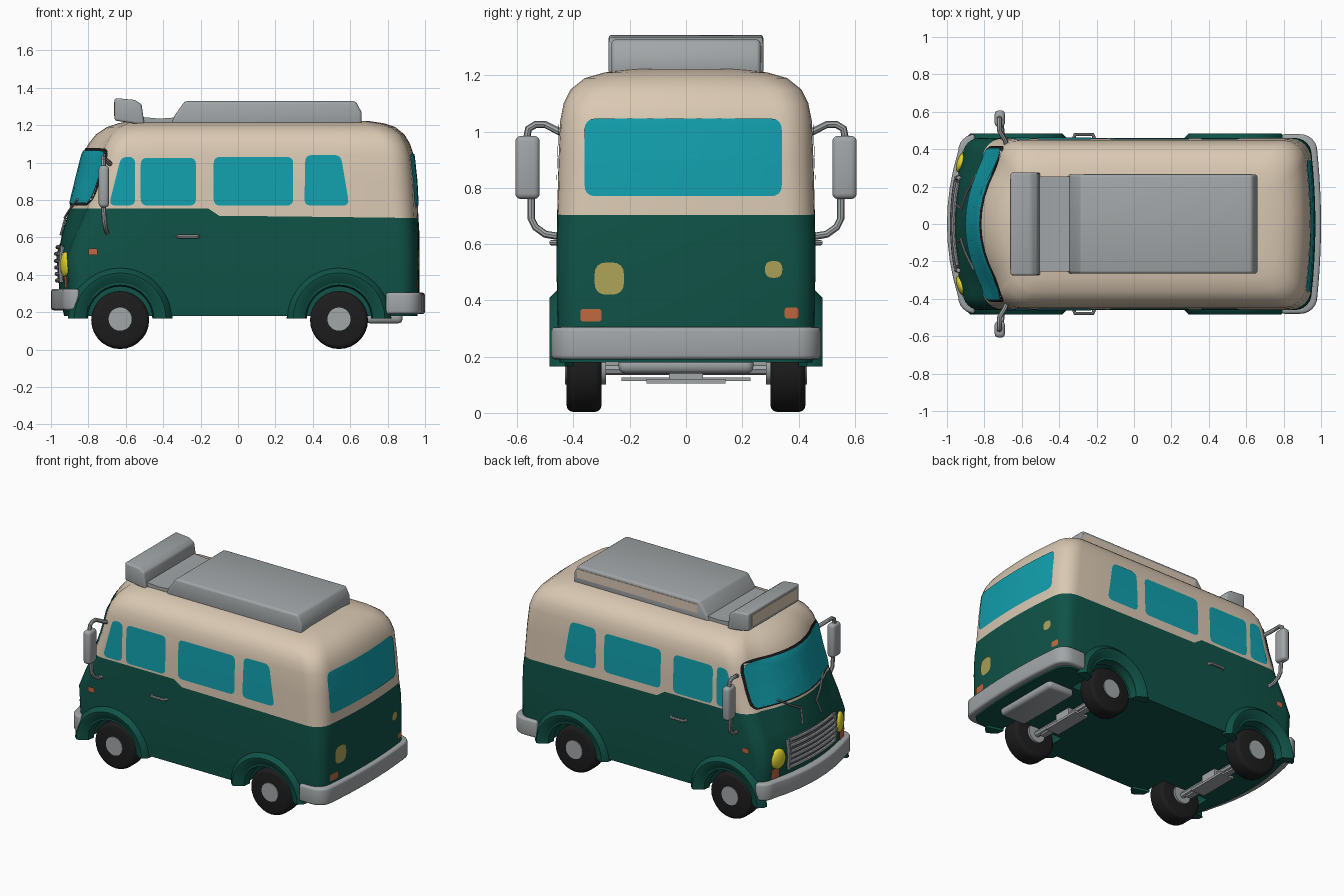
import bpy, bmesh
from math import sin, cos, pi, radians
from mathutils import Vector, Matrix
from mathutils.bvhtree import BVHTree

if "Cube" in bpy.data.objects:
    bpy.data.objects.remove(bpy.data.objects["Cube"], do_unlink=True)


def material(name, rgb):
    m = bpy.data.materials.new(name)
    m.use_nodes = True
    m.diffuse_color = (*rgb, 1)
    m.node_tree.nodes["Principled BSDF"].inputs["Base Color"].default_value = (*rgb, 1)
    return m


GREEN = material("dark_green_paint", (0.005, 0.085, 0.063))
CREAM = material("cream_paint", (0.70, 0.58, 0.45))
GREY = material("grey_metal", (0.36, 0.38, 0.39))
GLASS = material("teal_glass", (0.006, 0.35, 0.42))
BLACK = material("black_rubber", (0.012, 0.012, 0.012))
YELLOW = material("yellow_lamp", (0.80, 0.68, 0.03))
OLIVE = material("dull_yellow_lamp", (0.42, 0.36, 0.10))
ORANGE = material("orange_lamp", (0.52, 0.14, 0.05))
DARK = material("dark_grille", (0.12, 0.13, 0.13))
parts = []


def finish(name, bm, *mats, bevel=0):
    bmesh.ops.recalc_face_normals(bm, faces=bm.faces)
    me = bpy.data.meshes.new(name)
    bm.to_mesh(me)
    bm.free()
    ob = bpy.data.objects.new(name, me)
    bpy.context.collection.objects.link(ob)
    for m in mats:
        me.materials.append(m)
    if bevel:
        b = ob.modifiers.new("bevel", "BEVEL")
        b.width, b.segments, b.limit_method = bevel, 3, "ANGLE"
    parts.append(ob)
    return ob


def loft(bm, rings, caps=True, closed=True):
    vs = [[bm.verts.new(p) for p in r] for r in rings]
    n = len(vs[0])
    faces = []
    for k in range(len(vs) - 1):
        for i in range(n):
            j = (i + 1) % n
            faces.append((k, bm.faces.new((vs[k][i], vs[k][j], vs[k + 1][j], vs[k + 1][i]))))
    if caps:
        bm.faces.new(vs[0][::-1])
        bm.faces.new(vs[-1])
    return faces


def prism(name, pts, axis, lo, hi, mat, bevel=0):
    place = (lambda p, h: (p[0], p[1], h)) if axis == "z" else (lambda p, h: (p[0], h, p[1]))
    bm = bmesh.new()
    loft(bm, [[place(p, h) for p in pts] for h in (lo, hi)])
    return finish(name, bm, mat, bevel=bevel)


def box(name, lo, hi, mat, bevel=0):
    pts = [(lo[0], lo[1]), (hi[0], lo[1]), (hi[0], hi[1]), (lo[0], hi[1])]
    return prism(name, pts, "z", lo[2], hi[2], mat, bevel)


def disc(name, x, z, r, y0, y1, mat, bevel=0, n=28):
    pts = [(x + r * cos(2 * pi * i / n), z + r * sin(2 * pi * i / n)) for i in range(n)]
    return prism(name, pts, "y", y0, y1, mat, bevel)


def tube(name, pts, r, mat):
    cu = bpy.data.curves.new(name, "CURVE")
    cu.dimensions, cu.bevel_depth, cu.bevel_resolution, cu.use_fill_caps = "3D", r, 2, True
    sp = cu.splines.new("POLY")
    sp.points.add(len(pts) - 1)
    for q, p in zip(sp.points, pts):
        q.co = (*p, 1)
    ob = bpy.data.objects.new(name, cu)
    bpy.context.collection.objects.link(ob)
    cu.materials.append(mat)
    parts.append(ob)


# Body shell: stacked rounded plan outlines with a bowed nose
def plan(xf, xr, hw, r, bow):
    arc = [radians(15 * k) for k in range(7)]
    half = [(xf + bow * t * t, t * (hw - r)) for t in (0, .25, .5, .75)]
    half += [(xf + bow + r - r * cos(a), hw - r + r * sin(a)) for a in arc]
    half += [(x, hw) for x in (-.44, -.16, -.1, .2, .5)]
    half += [(xr - .02 - r + r * sin(a), hw - r + r * cos(a)) for a in arc]
    half += [(xr - .02 * t * t, t * (hw - r)) for t in (.75, .5, .25, 0)]
    return half + [(x, -y) for x, y in half[-2:0:-1]]


def paint_line(x):
    return .755 if x < -.14 else .715 - .012 * max(x, 0)


LEVELS = [(.18, -.93, .96, .45, .09, .05), (.30, -.955, .97, .457, .09, .05),
          (.50, -.965, .97, .46, .09, .05), (.62, -.94, .97, .46, .10, .07),
          (None, -.90, .965, .457, .11, .09), (.90, -.865, .955, .453, .12, .10),
          (1.04, -.83, .94, .447, .12, .10), (1.10, -.80, .92, .435, .12, .09),
          (1.15, -.76, .89, .41, .12, .08), (1.19, -.70, .84, .36, .12, .06),
          (1.21, -.64, .78, .29, .11, .05), (1.222, -.58, .70, .20, .09, .03)]
bm = bmesh.new()
rings = [[(x, y, z or paint_line(x)) for x, y in plan(*rest)] for z, *rest in LEVELS]
for level, face in loft(bm, rings):
    face.material_index = int(level >= 4)
bm.faces.ensure_lookup_table()
bm.faces[-1].material_index = 1
bmesh.ops.recalc_face_normals(bm, faces=bm.faces)
tree = BVHTree.FromBMesh(bm)
body = finish("body_shell", bm, GREEN, CREAM)

# Wheel wells cut from the body, then wheels and flared arches
WHEEL_X = (-.63, .54)
for wx in WHEEL_X:
    for s in (-1, 1):
        cutter = disc("well_cutter", wx, .165, .18, s * .26, s * .6, GREEN)
        cutter.hide_render = True
        mod = body.modifiers.new("well", "BOOLEAN")
        mod.operation, mod.object, mod.solver = "DIFFERENCE", cutter, "EXACT"
        bpy.context.view_layer.objects.active = body
        bpy.ops.object.modifier_apply(modifier=mod.name)
        parts.remove(cutter)
        bpy.data.objects.remove(cutter, do_unlink=True)
        disc("tyre", wx, .158, .155, s * .30, s * .425, BLACK, .025)
        disc("hub", wx, .163, .062, s * .285, s * .43, GREY)
        section = [(.28, .43), (.275, .455), (.245, .485), (.23, .483), (.18, .45), (.172, .40)]
        bm = bmesh.new()
        loft(bm, [[(wx + r * cos(a), s * y, .165 + r * sin(a)) for r, y in section]
                  for a in [pi * k / 20 for k in range(21)]])
        finish("wheel_arch", bm, GREEN)


# Plates laid on the body surface
def surface(axis, sign, a, z, off):
    start = Vector((a, sign * 3, z)) if axis == "y" else Vector((sign * 3, a, z))
    ray = Vector((0, -sign, 0)) if axis == "y" else Vector((-sign, 0, 0))
    hit, nor, _, _ = tree.ray_cast(start, ray)
    return hit + nor * off


def rounded(pts, r):
    out, n = [], len(pts)
    pts = [Vector(p) for p in pts]
    for i, p in enumerate(pts):
        a = p + (pts[i - 1] - p).normalized() * r
        b = p + (pts[(i + 1) % n] - p).normalized() * r
        out += [a.lerp(p, t).lerp(p.lerp(b, t), t) for t in (0, .25, .5, .75, 1)]
        nxt = pts[(i + 1) % n]
        end = nxt + (p - nxt).normalized() * r
        out += [b.lerp(end, k / 10) for k in range(1, 10)]
    return out


def rect(a0, a1, z0, z1):
    return [(a0, z0), (a1, z0), (a1, z1), (a0, z1)]


def plate(name, pts, r, axis, sign, mat, off=.005):
    outline = rounded(pts, r)
    mid = sum(outline, Vector((0, 0))) / len(outline)
    bm = bmesh.new()
    loft(bm, [[surface(axis, sign, *mid.lerp(p, k / 8), off) for p in outline]
              for k in (8, 7, 6, 5, 4, 3, 2, 1, .1)], caps=False)
    bm.faces.new(bm.verts[:][-len(outline):]) if bm.verts.ensure_lookup_table() is None else None
    ob = finish(name, bm, mat)
    # Face the plate outwards
    out = Vector((0, sign, 0)) if axis == "y" else Vector((sign, 0, 0))
    if sum(p.normal.dot(out) * p.area for p in ob.data.polygons) < 0:
        ob.data.flip_normals()


SIDE_WINDOWS = [[(-.69, .77), (-.55, .77), (-.55, 1.03), (-.625, 1.03)],
                rect(-.52, -.225, .77, 1.025), rect(-.13, .295, .77, 1.03),
                [(.355, .77), (.595, .77), (.55, 1.04), (.36, 1.04)]]
for s in (-1, 1):
    for w in SIDE_WINDOWS:
        plate("side_window", w, .035, "y", s, GLASS)
    plate("side_signal", rect(-.80, -.75, .505, .54), .01, "y", s, ORANGE, .009)
    plate("front_signal", rect(s * .355 - .035, s * .355 + .035, .33, .40), .015, "x", -1, ORANGE, .009)
plate("windscreen_seal", rect(-.415, .415, .77, 1.075), .06, "x", -1, BLACK, .004)
plate("windscreen", rect(-.40, .40, .78, 1.06), .05, "x", -1, GLASS, .009)
plate("rear_window", rect(-.36, .34, .77, 1.045), .04, "x", 1, GLASS)
plate("rear_lamp_right", rect(-.325, -.22, .42, .535), .045, "x", 1, OLIVE)
plate("rear_lamp_left", rect(.28, .342, .48, .54), .028, "x", 1, OLIVE)
plate("rear_signal_right", rect(-.375, -.30, .325, .37), .012, "x", 1, ORANGE)
plate("rear_signal_left", rect(.35, .40, .335, .375), .012, "x", 1, ORANGE)

# Grille, headlamps and wipers
plate("grille_back", rect(-.25, .25, .355, .56), .03, "x", -1, DARK)
for k in range(6):
    z = .37 + .035 * k
    w = .25 - .006 * k
    tube("grille_bar", [surface("x", -1, w * t / 4, z, .01) for t in range(-4, 5)], .011, GREY)
for s in (-1, 1):
    tube("grille_side", [surface("x", -1, s * .245, z, .01) for z in (.36, .45, .55)], .012, GREY)
    bm = bmesh.new()
    at = Matrix.Translation(surface("x", -1, s * .33, .455, .0))
    tilt = Matrix.Rotation(s * radians(-18), 4, "Z")
    bmesh.ops.create_uvsphere(bm, u_segments=16, v_segments=10, radius=1,
                              matrix=at @ tilt @ Matrix.Diagonal((.025, .058, .068, 1)))
    finish("headlamp", bm, YELLOW)
    tube("wiper", [surface("x", -1, s * y, z, .016) for y, z in ((.08, .70), (.15, .74), (.24, .80))], .006, GREY)
    tube("wiper_arm", [surface("x", -1, s * y, z, .012) for y, z in ((.10, .61), (.08, .70))], .006, GREY)

    # Mirrors and door handles
    box("mirror", (-.745, s * .52, .76), (-.69, s * .607, .985), GREY, .02)
    tube("mirror_upper_arm", [(-.72, s * y, z) for y, z in ((.565, .98), (.56, 1.01), (.535, 1.025), (.50, 1.025))]
         + [(-.69, s * .45, 1.0), (-.68, s * .42, .99)], .013, GREY)
    tube("mirror_lower_arm", [(-.72, s * .55, .77), (-.715, s * .55, .69), (-.71, s * .535, .66),
                              (-.705, s * .50, .635), (-.70, s * .44, .625)], .013, GREY)
    tube("door_handle", [(-.325, s * .45, .605), (-.315, s * .478, .605), (-.22, s * .478, .605),
                         (-.21, s * .45, .605)], .01, GREY)

# Wrap-around bumpers
outline = plan(-1, 1, .48, .09, .06)
rear = [p for p in outline if p[0] > .79]
prism("rear_bumper", [(.79, .48)] + [p for p in rear if p[1] >= 0] + [p for p in rear if p[1] < 0]
      + [(.79, -.48)], "z", .19, .305, GREY, .015)
front = [p for p in outline if p[0] < -.82]
front.sort(key=lambda p: p[1])
prism("front_bumper", front, "z", .21, .325, GREY, .015)

# Roof box, its low lead-in and the front scoop
prism("roof_box", [(-.36, 1.20), (.66, 1.20), (.66, 1.27), (.63, 1.328), (-.285, 1.328), (-.34, 1.25)],
      "y", -.265, .265, GREY, .015)
prism("roof_lead_in", [(-.53, 1.19), (-.28, 1.19), (-.28, 1.245), (-.42, 1.235), (-.53, 1.245)],
      "y", -.255, .255, GREY)
prism("roof_scoop", [(-.66, 1.225), (-.50, 1.20), (-.515, 1.31), (-.55, 1.335), (-.66, 1.345)],
      "y", -.275, .275, GREY, .012)
box("scoop_mouth", (-.664, -.24, 1.25), (-.659, .24, 1.325), CREAM)
box("roof_box_strip", (-.27, .26, 1.245), (.63, .268, 1.305), CREAM)

# Underside: silencer, axles and subframes
box("silencer", (.68, -.24, .14), (.88, .24, .20), GREY, .025)
for wx in WHEEL_X:
    tube("axle", [(wx, -.32, .155), (wx, .32, .155)], .02, GREY)
    box("subframe", (wx - .05, -.14, .105), (wx + .05, .14, .12), GREY)
    box("subframe_crossbar", (wx - .02, -.23, .113), (wx + .02, .23, .125), GREY)
    box("subframe_mount", (wx - .035, -.06, .115), (wx + .035, .06, .19), GREY)

# Bake modifiers and smooth the rounded surfaces
bpy.ops.object.select_all(action="DESELECT")
for ob in parts:
    ob.select_set(True)
bpy.context.view_layer.objects.active = body
bpy.ops.object.convert(target="MESH")
bpy.ops.object.shade_smooth_by_angle(angle=radians(35))
